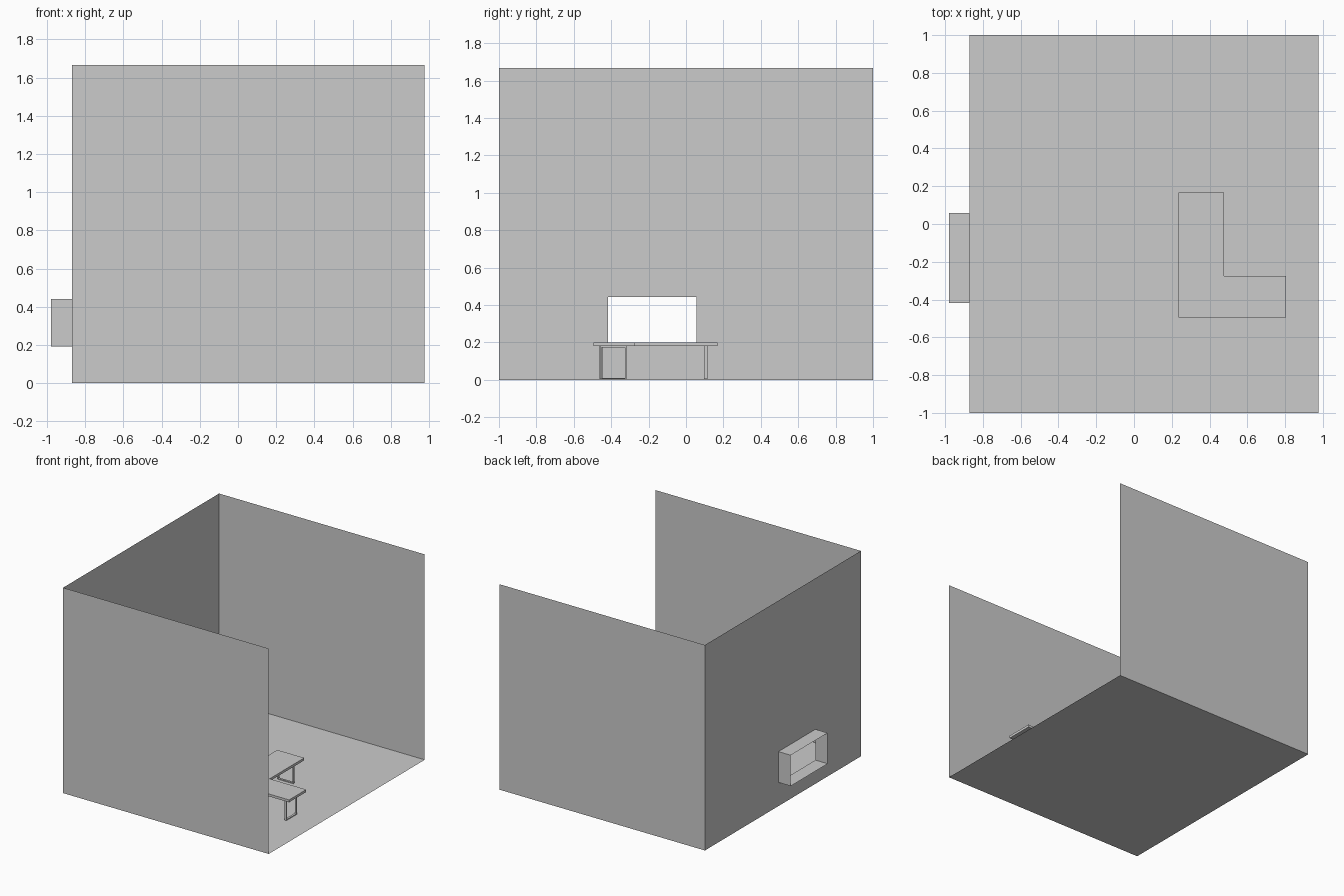
import bpy, bmesh
from mathutils import Vector

if "Cube" in bpy.data.objects:
    bpy.data.objects.remove(bpy.data.objects["Cube"])

X0, X1, Y, H = -0.87, 0.976, 1.0, 1.667   # room extents
WIN_X = -0.98                             # outer end of window reveal


def make(name, verts, faces):
    mesh = bpy.data.meshes.new(name)
    mesh.from_pydata(verts, [], faces)
    mesh.update()
    obj = bpy.data.objects.new(name, mesh)
    bpy.context.collection.objects.link(obj)
    return obj


def extrude(obj, offset):
    """Turn a flat outline into a closed solid."""
    bm = bmesh.new()
    bm.from_mesh(obj.data)
    geo = bmesh.ops.extrude_face_region(bm, geom=bm.faces[:], use_keep_orig=True)
    bmesh.ops.translate(bm, vec=Vector(offset),
                        verts=[v for v in geo["geom"] if isinstance(v, bmesh.types.BMVert)])
    bmesh.ops.recalc_face_normals(bm, faces=bm.faces[:])
    bm.to_mesh(obj.data)
    bm.free()


def rect(a0, a1, b0, b1):
    return [(a0, b0), (a1, b0), (a1, b1), (a0, b1)]


RING = [(i, (i + 1) % 4, 4 + (i + 1) % 4, 4 + i) for i in range(4)]

# Floor and the two plain walls (single sheets)
make("floor", [(x, y, 0) for x, y in rect(X0, X1, -Y, Y)], [(0, 1, 2, 3)])
for name, y in (("front_wall", -Y), ("back_wall", Y)):
    order = (0, 1, 2, 3) if y > 0 else (3, 2, 1, 0)
    make(name, [(x, y, z) for x, z in rect(X0, X1, 0, H)], [order])

# Left wall with window hole, and the open reveal sticking outward
hole = rect(-0.417, 0.057, 0.192, 0.442)
make("window_wall", [(X0, y, z) for y, z in rect(-Y, Y, 0, H) + hole], RING)
make("window_reveal", [(x, y, z) for x in (X0, WIN_X) for y, z in hole], RING)

# L-shaped desk top
outline = [(0.235, -0.495), (0.805, -0.495), (0.805, -0.275),
           (0.477, -0.275), (0.477, 0.168), (0.235, 0.168)]
top = make("desk_top", [(x, y, 0.18) for x, y in outline], [tuple(range(6))])
extrude(top, (0, 0, 0.02))


# Closed-loop flat-bar legs
def loop_leg(name, axis, a0, a1, pos, width=0.017, bar=0.007):
    pts = rect(a0, a1, 0.004, 0.18) + rect(a0 + bar, a1 - bar, 0.004 + bar, 0.18 - bar)
    if axis == "x":
        verts, off = [(a, pos, z) for a, z in pts], (0, width, 0)
    else:
        verts, off = [(pos, a, z) for a, z in pts], (width, 0, 0)
    extrude(make(name, verts, RING), off)


loop_leg("back_leg", "x", 0.285, 0.428, 0.097)
loop_leg("corner_leg", "x", 0.285, 0.428, -0.462)
loop_leg("side_leg", "y", -0.458, -0.319, 0.738)
